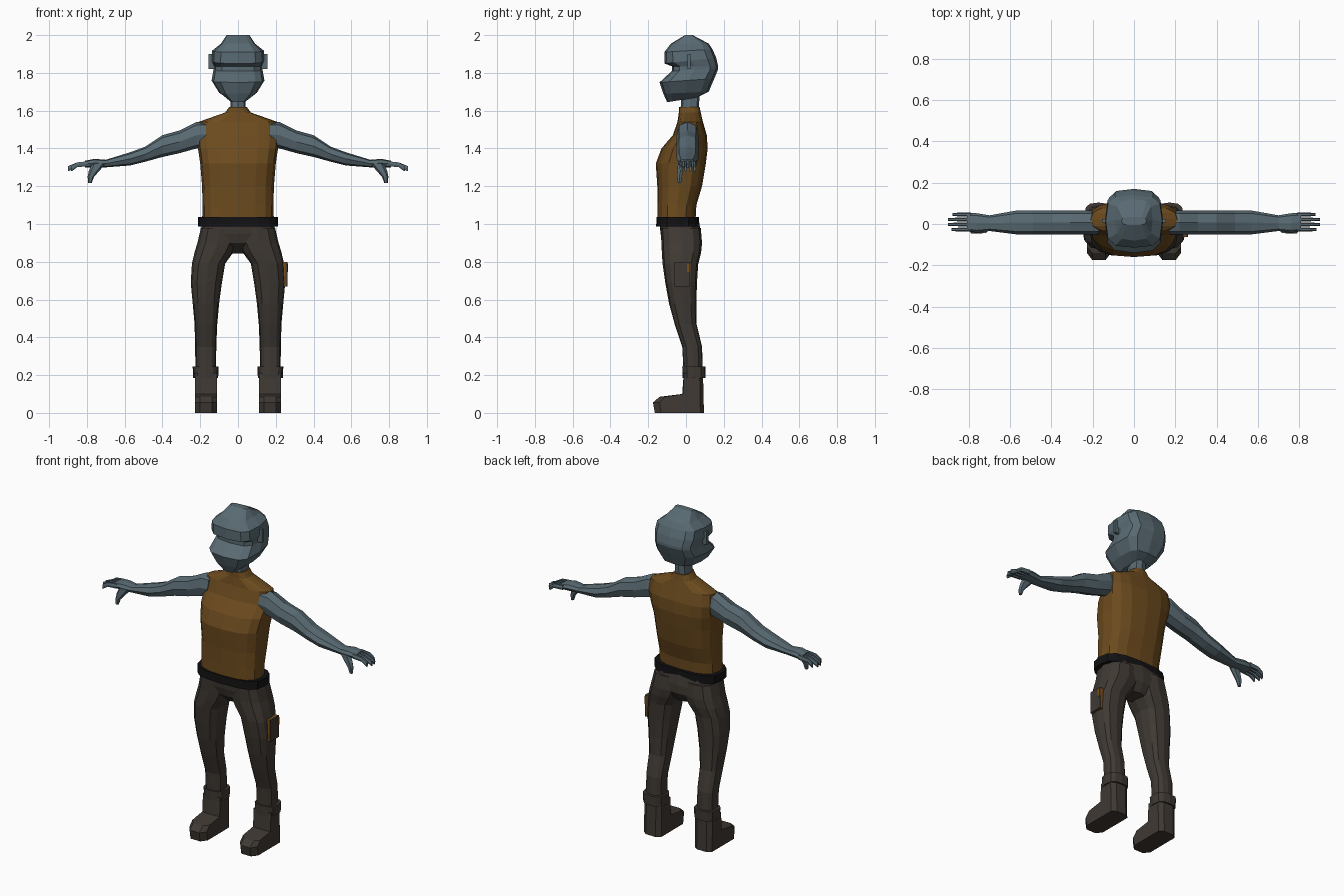
import bpy, bmesh
from math import cos, sin, pi, copysign

cube = bpy.data.objects.get("Cube")
if cube:
    bpy.data.objects.remove(cube, do_unlink=True)


def material(name, red, green, blue):
    colour = (red, green, blue, 1)
    made = bpy.data.materials.new(name)
    made.use_nodes = True
    made.diffuse_color = colour
    shader = made.node_tree.nodes["Principled BSDF"]
    shader.inputs["Base Color"].default_value = colour
    shader.inputs["Roughness"].default_value = .9
    return made


skin = material("blue grey skin", red=.1, green=.145, blue=.17)
shirt = material("brown shirt", red=.15, green=.07, blue=.013)
cloth = material("dark trousers", red=.05, green=.041, blue=.033)
black = material("black belt", red=.006, green=.006, blue=.007)
orange = material("orange pouch", red=.2, green=.08, blue=.008)


def between(low, high, t):
    """Map t from the range -1..1 to low..high."""
    return (low + high) / 2 + (high - low) / 2 * t


def level(z, outer, front, back, inner=None, rise=0):
    """Horizontal section; centred on x = 0 unless an inner edge is given."""
    inner = -outer if inner is None else inner
    return lambda u, v: (between(inner, outer, u), between(front, back, v),
                         between(z, z + rise, v))


def station(x, front, back, bottom, top):
    """Upright section facing along x."""
    return lambda u, v: (x, between(front, back, u), between(bottom, top, v))


def bridge(name, colour, rings, side=1):
    """Join equal rings of points into one closed flat-shaded mesh."""
    bm = bmesh.new()
    loops = [[bm.verts.new((side * x, y, z)) for x, y, z in ring] for ring in rings]
    for a, b in zip(loops, loops[1:]):
        for i in range(len(a)):
            bm.faces.new((a[i - 1], a[i], b[i], b[i - 1]))
    bm.faces.new(loops[0])
    bm.faces.new(loops[-1])
    bmesh.ops.recalc_face_normals(bm, faces=bm.faces)
    mesh = bpy.data.meshes.new(name)
    bm.to_mesh(mesh)
    bm.free()
    mesh.materials.append(colour)
    bpy.context.collection.objects.link(bpy.data.objects.new(name, mesh))


def loft(name, colour, sections, sides=12, power=.7, side=1):
    """Bridge rounded-box outlines through the sections."""
    def soften(value):
        return copysign(abs(value) ** power, value) if abs(value) > .001 else 0
    turns = [2 * pi * i / sides for i in range(sides)]
    outline = [(soften(cos(t)), soften(sin(t))) for t in turns]
    bridge(name, colour, [[section(u, v) for u, v in outline] for section in sections], side)


def box(name, colour, near, far, front, back, bottom, top, side=1):
    corners = ((-1, -1), (1, -1), (1, 1), (-1, 1))
    ends = [station(x, front, back, bottom, top) for x in (near, far)]
    bridge(name, colour, [[end(u, v) for u, v in corners] for end in ends], side)


# Head, from the chin through the sunken eye band and brow to the crown
loft("head", skin, [
    level(z=1.645, outer=.045, front=-.1, back=.06, rise=.025),
    level(z=1.69, outer=.1, front=-.12, back=.12, rise=.01),
    level(z=1.75, outer=.14, front=-.14, back=.15, rise=.02),
    level(z=1.81, outer=.13, front=-.075, back=.17, rise=.01),
    level(z=1.835, outer=.13, front=-.075, back=.17),
    level(z=1.85, outer=.14, front=-.115, back=.16, rise=.03),
    level(z=1.91, outer=.137, front=-.115, back=.14, rise=.015),
    level(z=1.955, outer=.09, front=-.08, back=.12),
    level(z=2, outer=.06, front=-.005, back=.035),
], power=.6)

# Neck, shirt, belt and hips
loft("neck", skin, [
    level(z=1.56, outer=.042, front=-.03, back=.065),
    level(z=1.7, outer=.038, front=-.025, back=.073),
], sides=8)
loft("shirt", shirt, [
    level(z=1.01, outer=.19, front=-.15, back=.05),
    level(z=1.1, outer=.188, front=-.15, back=.055),
    level(z=1.2, outer=.19, front=-.152, back=.085),
    level(z=1.32, outer=.2, front=-.16, back=.105),
    level(z=1.4, outer=.212, front=-.13, back=.115),
    level(z=1.47, outer=.218, front=-.07, back=.11),
    level(z=1.54, outer=.21, front=-.045, back=.09),
    level(z=1.59, outer=.068, front=-.038, back=.078),
    level(z=1.62, outer=.046, front=-.036, back=.072),
], sides=16, power=.75)
loft("belt", black, [
    level(z=.988, outer=.213, front=-.158, back=.07),
    level(z=1.037, outer=.213, front=-.156, back=.07),
], sides=16)
loft("hips", cloth, [
    level(z=1.01, outer=.19, front=-.14, back=.07),
    level(z=.95, outer=.2, front=-.135, back=.08),
    level(z=.9, outer=.2, front=-.12, back=.08),
    level(z=.845, outer=.05, front=-.06, back=.05),
])

# Finger centre lines (y) and the x where each one ends
fingers = {"index": (-.027, .885), "middle": (-.002, .9),
           "ring": (.022, .9), "little": (.046, .88)}

for side, tag in ((1, "left_"), (-1, "right_")):
    box(tag + "ear", skin, near=.12, far=.155, front=.008, back=.024,
        bottom=1.82, top=1.9, side=side)

    # Arm from the shoulder to the palm
    loft(tag + "arm", skin, [
        station(x=.17, front=-.05, back=.06, bottom=1.41, top=1.54),
        station(x=.22, front=-.05, back=.066, bottom=1.4, top=1.54),
        station(x=.31, front=-.05, back=.066, bottom=1.375, top=1.495),
        station(x=.4, front=-.05, back=.065, bottom=1.355, top=1.47),
        station(x=.49, front=-.05, back=.065, bottom=1.33, top=1.41),
        station(x=.57, front=-.05, back=.065, bottom=1.31, top=1.38),
        station(x=.7, front=-.034, back=.042, bottom=1.3, top=1.34),
        station(x=.76, front=-.042, back=.052, bottom=1.3, top=1.345),
        station(x=.81, front=-.035, back=.054, bottom=1.3, top=1.335),
    ], sides=8, power=.8, side=side)

    # Drooping fingers and the hanging thumb
    for finger, (y, tip) in fingers.items():
        loft(tag + finger + "_finger", skin, [
            station(x=.79, front=y - .01, back=y + .01, bottom=1.304, top=1.334),
            station(x=.85, front=y - .009, back=y + .009, bottom=1.3, top=1.328),
            station(x=tip, front=y - .007, back=y + .007, bottom=1.277, top=1.308),
        ], sides=6, power=.8, side=side)
    loft(tag + "thumb", skin, [
        level(z=1.32, inner=.7, outer=.775, front=-.045, back=-.005),
        level(z=1.28, inner=.735, outer=.79, front=-.048, back=-.015),
        level(z=1.25, inner=.762, outer=.796, front=-.048, back=-.02),
        level(z=1.216, inner=.775, outer=.793, front=-.044, back=-.025),
    ], sides=6, power=.8, side=side)

    # Trouser leg and the cuff around the boot top
    loft(tag + "leg", cloth, [
        level(z=.98, inner=0, outer=.196, front=-.135, back=.078),
        level(z=.9, inner=0, outer=.215, front=-.13, back=.085),
        level(z=.85, inner=.025, outer=.23, front=-.128, back=.08),
        level(z=.79, inner=.068, outer=.244, front=-.124, back=.065),
        level(z=.69, inner=.085, outer=.25, front=-.11, back=.058),
        level(z=.58, inner=.1, outer=.24, front=-.09, back=.055),
        level(z=.47, inner=.11, outer=.23, front=-.06, back=.056),
        level(z=.35, inner=.115, outer=.227, front=-.02, back=.085),
        level(z=.2, inner=.116, outer=.225, front=-.012, back=.09),
    ], power=.75, side=side)
    loft(tag + "cuff", cloth, [
        level(z=.185, inner=.105, outer=.237, front=-.018, back=.102),
        level(z=.245, inner=.103, outer=.24, front=-.02, back=.104),
    ], side=side)

    # Boot: side profile swept across its width, shortened at both edges
    profile = [(.095, 0), (-.165, 0), (-.175, .055), (-.14, .085),
               (-.02, .1), (-.012, .21), (.09, .21)]
    slices = {.112: .8, .138: 1, .202: 1, .228: .8}
    bridge(tag + "boot", cloth, [[(x, y * length, z) for y, z in profile]
                                 for x, length in slices.items()], side)

# Thigh pouch with a dark cover and an orange tab
box("pouch", orange, near=.215, far=.252, front=-.062, back=.02, bottom=.67, top=.8)
box("pouch_cover", cloth, near=.252, far=.261, front=-.062, back=.02, bottom=.67, top=.8)
box("pouch_tab", orange, near=.258, far=.264, front=.005, back=.021, bottom=.745, top=.79)
